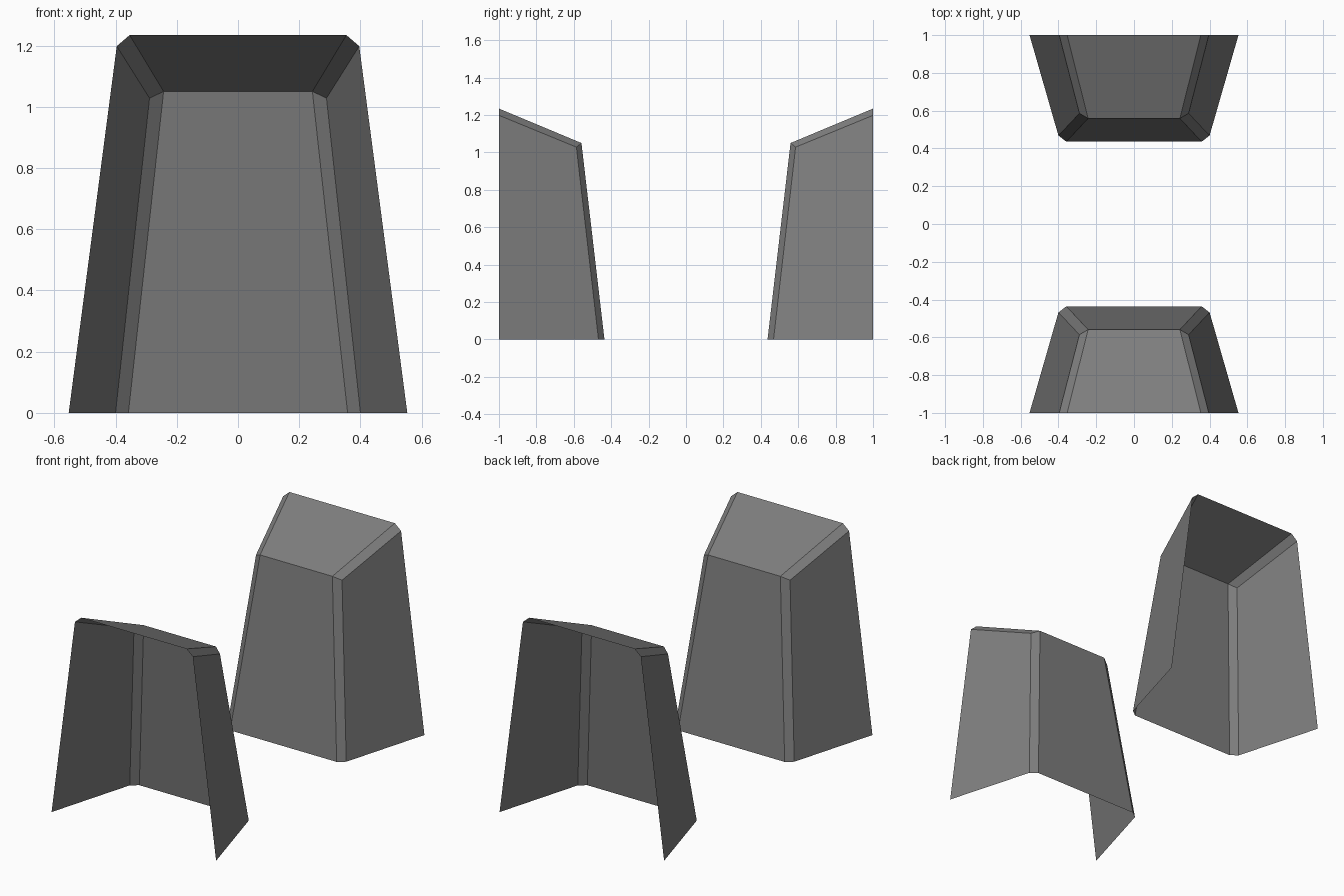
import bpy
import bmesh
import math

cube = bpy.data.objects.get("Cube")
if cube:
    bpy.data.objects.remove(cube, do_unlink=True)

# Single plain grey
grey = bpy.data.materials.new("plain_grey")
grey.use_nodes = True
colour = (0.21, 0.21, 0.21, 1)
grey.diffuse_color = colour
grey.node_tree.nodes["Principled BSDF"].inputs["Base Color"].default_value = colour

# Left half of the tapered, chamfered hood; the right half mirrors it
POINTS = {
    "rim_foot": (0.553, -1, 0),
    "rim_side": (0.396, -1, 1.198),
    "rim_top": (0.354, -1, 1.234),
    "corner_side": (0.289, -0.586, 1.028),
    "corner_top": (0.243, -0.559, 1.05),
    "foot_side": (0.40, -0.468, 0),
    "foot_inner": (0.358, -0.436, 0),
}
PANELS = [
    ("rim_foot", "foot_side", "corner_side", "rim_side"),      # side wall
    ("rim_side", "corner_side", "corner_top", "rim_top"),      # roof chamfer
    ("foot_side", "foot_inner", "corner_top", "corner_side"),  # upright chamfer
]


def build_hood(name, turn):
    """Thin open hood, without floor or outer end, turned about z."""
    bm = bmesh.new()
    left = {k: bm.verts.new(p) for k, p in POINTS.items()}
    right = {k: bm.verts.new((-x, y, z)) for k, (x, y, z) in POINTS.items()}
    for panel in PANELS:
        bm.faces.new([left[k] for k in panel])
        bm.faces.new([right[k] for k in reversed(panel)])
    # Sloping roof and inner wall span both halves
    for a, b in (("rim_top", "corner_top"), ("corner_top", "foot_inner")):
        bm.faces.new((left[a], left[b], right[b], right[a]))
    mesh = bpy.data.meshes.new(name)
    bm.to_mesh(mesh)
    bm.free()
    mesh.materials.append(grey)
    hood = bpy.data.objects.new(name, mesh)
    hood.rotation_euler.z = turn
    bpy.context.collection.objects.link(hood)


build_hood("front_hood", 0)
build_hood("back_hood", math.pi)
